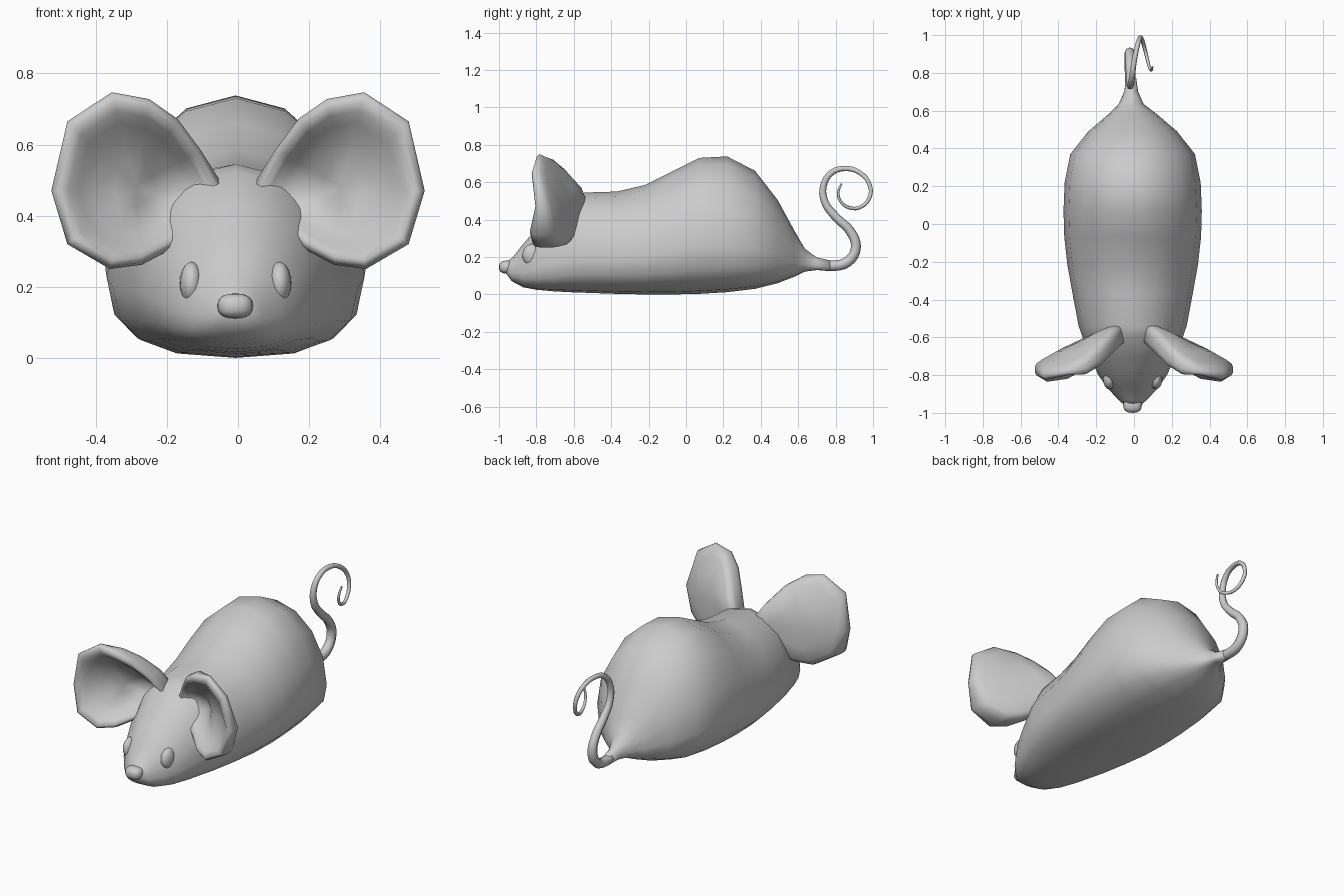
import bpy, bmesh, math
from mathutils import Vector


def finish(bm, name):
    bmesh.ops.recalc_face_normals(bm, faces=bm.faces)
    mesh = bpy.data.meshes.new(name)
    bm.to_mesh(mesh)
    bm.free()
    for p in mesh.polygons:
        p.use_smooth = True
    ob = bpy.data.objects.new(name, mesh)
    bpy.context.collection.objects.link(ob)
    return ob


def loft(name, rings):
    """Skin closed rings of equal point count and cap both ends."""
    bm = bmesh.new()
    loops = [[bm.verts.new(p) for p in r] for r in rings]
    n = len(loops[0])
    for a, b in zip(loops, loops[1:]):
        for i in range(n):
            j = (i + 1) % n
            bm.faces.new((a[i], a[j], b[j], b[i]))
    for ring in (loops[0], loops[-1]):
        c = sum((v.co for v in ring), Vector()) / n
        centre = bm.verts.new(c)
        for i in range(n):
            bm.faces.new((ring[i], ring[(i + 1) % n], centre))
    return finish(bm, name)


def ellipsoid(name, loc, size, power=1.0):
    """Power below 1 gives a boxier shape."""
    bm = bmesh.new()
    bmesh.ops.create_uvsphere(bm, u_segments=16, v_segments=10, radius=1)
    for v in bm.verts:
        v.co = [loc[i] + size[i] * math.copysign(abs(v.co[i]) ** power, v.co[i])
                for i in range(3)]
    return finish(bm, name)


# Body, running out into the tail root: y, bottom, top, half width
SECTIONS = [
    (-0.96, 0.110, 0.175, 0.042), (-0.93, 0.070, 0.195, 0.077),
    (-0.87, 0.038, 0.270, 0.132), (-0.80, 0.025, 0.350, 0.182),
    (-0.70, 0.016, 0.440, 0.227), (-0.60, 0.011, 0.525, 0.265),
    (-0.54, 0.009, 0.545, 0.286), (-0.37, 0.003, 0.550, 0.318),
    (-0.22, 0.000, 0.585, 0.345), (-0.07, 0.000, 0.660, 0.362),
    (0.07, 0.003, 0.730, 0.366), (0.22, 0.012, 0.738, 0.360),
    (0.37, 0.030, 0.660, 0.330), (0.49, 0.060, 0.505, 0.235),
    (0.58, 0.095, 0.340, 0.130), (0.635, 0.122, 0.245, 0.066),
    (0.70, 0.130, 0.197, 0.037), (0.77, 0.126, 0.182, 0.027)]


def body_ring(y, low, top, half):
    mid = low + 0.34 * (top - low)
    pts = []
    for i in range(16):
        a = 2 * math.pi * i / 16
        c, s = math.cos(a), math.sin(a)
        if s < 0:   # flatter belly
            x = math.copysign(abs(c) ** 0.8, c)
            z = mid - (mid - low) * abs(s) ** 0.8
        else:
            x, z = c, mid + (top - mid) * s
        pts.append((x * half - (0.007 if y < 0.6 else 0.015), y, z))
    return pts


loft("body", [body_ring(*s) for s in SECTIONS])

# Nose and shallow eye bumps
ellipsoid("nose", (-0.008, -0.957, 0.146), (0.050, 0.043, 0.035), 0.8)
for side, tag in ((-1, "left"), (1, "right")):
    ellipsoid("eye_" + tag, (side * 0.124 - 0.007, -0.82, 0.21),
              (0.033, 0.055, 0.060))

# Ears: front rim outline x, y, z; the inner end dives into the head
RIM = [(0.03, -0.62, 0.465), (0.105, -0.69, 0.585), (0.17, -0.75, 0.672),
       (0.25, -0.795, 0.728), (0.355, -0.80, 0.747), (0.48, -0.825, 0.665),
       (0.525, -0.805, 0.47), (0.48, -0.835, 0.32), (0.36, -0.82, 0.25),
       (0.27, -0.775, 0.262), (0.18, -0.70, 0.31), (0.09, -0.65, 0.385)]
CX, CZ = 0.29, 0.48


def back_y(x, z):
    return -0.53 - 0.48 * (x - 0.1) - 0.55 * max(0, z - 0.55)


def ear_ring(scale, front):
    """front = 1 lies on the rim plane, 0 on the back of the ear."""
    pts = []
    for x, y, z in RIM:
        px, pz = CX + (x - CX) * scale, CZ + (z - CZ) * scale
        pts.append((px, front * y + (1 - front) * back_y(px, pz), pz))
    return pts


EAR = [(0.25, 0.30), (0.5, 0.40), (0.68, 0.62), (0.80, 0.86), (0.90, 1.0),
       (0.97, 0.93), (1.0, 0.72), (1.0, 0.4), (0.97, 0.14), (0.85, 0.02),
       (0.5, -0.04)]
for side, tag in ((-1, "left"), (1, "right")):
    loft("ear_" + tag, [[(side * x, y, z) for x, y, z in ear_ring(*e)]
                        for e in EAR])

# Tail: x, y, z, radius
TAIL = [(-0.015, 0.70, 0.162, 0.028),
        (-0.02, 0.78, 0.153, 0.028), (-0.022, 0.865, 0.175, 0.028),
        (-0.022, 0.908, 0.25, 0.027), (-0.022, 0.88, 0.335, 0.025),
        (-0.02, 0.80, 0.415, 0.023), (-0.02, 0.742, 0.495, 0.020),
        (-0.018, 0.735, 0.58, 0.018), (-0.01, 0.78, 0.652, 0.016),
        (0.0, 0.855, 0.673, 0.014), (0.015, 0.93, 0.650, 0.013),
        (0.03, 0.982, 0.585, 0.012), (0.04, 0.982, 0.52, 0.011),
        (0.055, 0.935, 0.468, 0.010), (0.07, 0.875, 0.463, 0.009),
        (0.083, 0.825, 0.50, 0.008), (0.092, 0.815, 0.55, 0.007),
        (0.098, 0.832, 0.592, 0.005)]
curve = bpy.data.curves.new("tail", 'CURVE')
curve.dimensions = '3D'
curve.bevel_depth = 1.0
curve.bevel_resolution = 2
curve.resolution_u = 4
curve.use_fill_caps = True
spline = curve.splines.new('BEZIER')
spline.bezier_points.add(len(TAIL) - 1)
for p, (x, y, z, r) in zip(spline.bezier_points, TAIL):
    p.co = (x, y, z)
    p.radius = r
    p.handle_left_type = p.handle_right_type = 'AUTO'
spline.use_smooth = True
bpy.context.collection.objects.link(bpy.data.objects.new("tail", curve))
